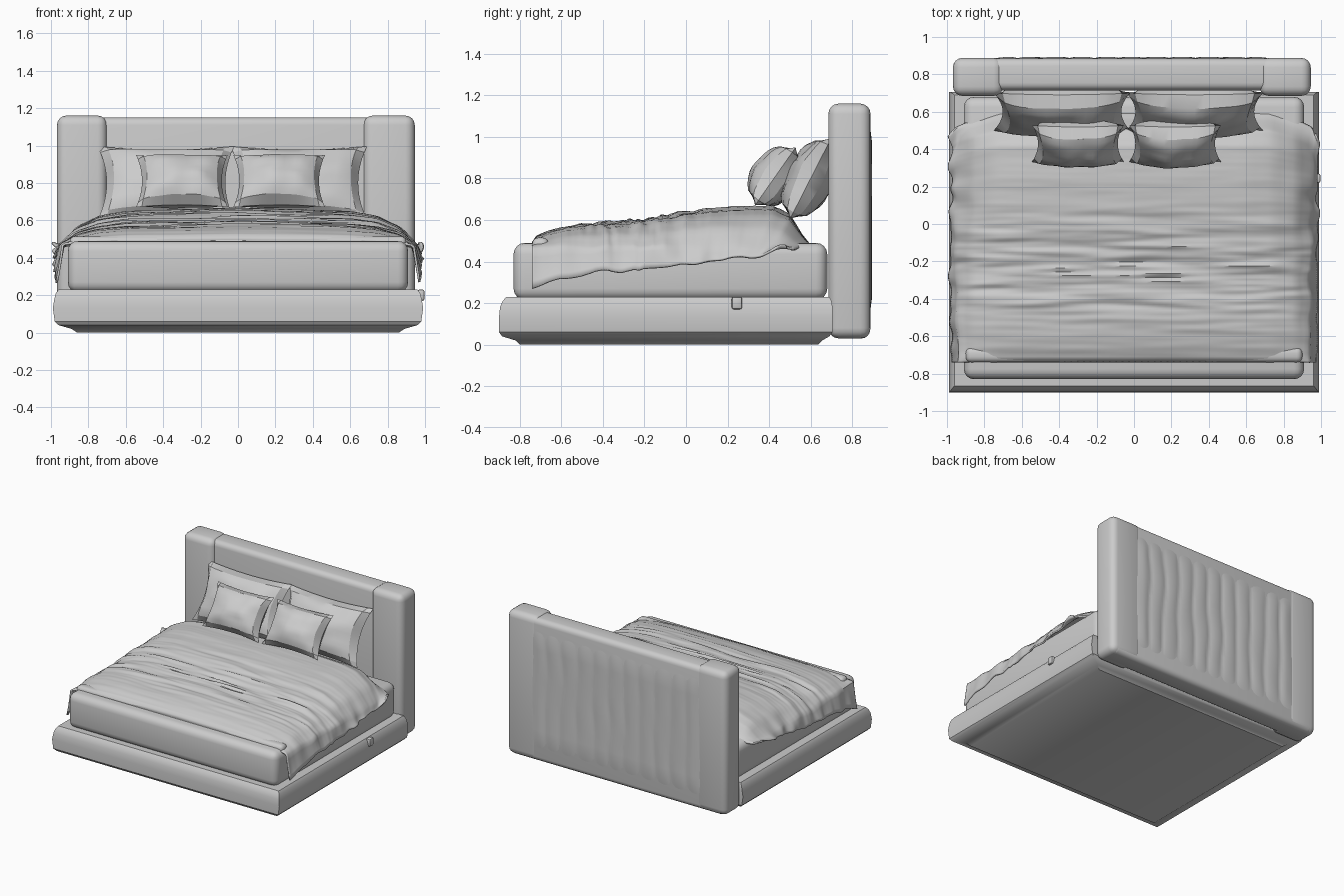
import bpy, bmesh, math
from mathutils import Vector, noise

cube = bpy.data.objects.get("Cube")
if cube:
    bpy.data.objects.remove(cube, do_unlink=True)

grey = bpy.data.materials.new("soft grey")
grey.use_nodes = True
COLOUR = (0.6, 0.6, 0.6, 1)
grey.diffuse_color = COLOUR
grey.node_tree.nodes["Principled BSDF"].inputs["Base Color"].default_value = COLOUR


def finish(name, bm, angle=35):
    bmesh.ops.recalc_face_normals(bm, faces=bm.faces)
    mesh = bpy.data.meshes.new(name)
    bm.to_mesh(mesh)
    bm.free()
    mesh.materials.append(grey)
    ob = bpy.data.objects.new(name, mesh)
    bpy.context.collection.objects.link(ob)
    bpy.ops.object.select_all(action='DESELECT')
    ob.select_set(True)
    bpy.context.view_layer.objects.active = ob
    bpy.ops.object.shade_smooth_by_angle(angle=math.radians(angle))
    return ob


def soft_box(name, lo, hi, radius, segments=4):
    lo, hi = Vector(lo), Vector(hi)
    bm = bmesh.new()
    bmesh.ops.create_cube(bm, size=1)
    for v in bm.verts:
        v.co = (lo + hi) / 2 + v.co * (hi - lo)
    bmesh.ops.bevel(bm, geom=bm.edges[:], offset=radius, segments=segments,
                    profile=0.5, affect='EDGES')
    return finish(name, bm)


def sheet(bm, nu, nv, point):
    """Grid of faces from point(u, v), with u and v running from 0 to 1."""
    rows = [[bm.verts.new(point(i / nu, j / nv)) for i in range(nu + 1)]
            for j in range(nv + 1)]
    for a, b in zip(rows, rows[1:]):
        for i in range(nu):
            bm.faces.new((a[i], a[i + 1], b[i + 1], b[i]))


def lerp(points, t):
    """Piecewise linear value through (t, value) pairs."""
    for (a, p), (b, q) in zip(points, points[1:]):
        if t <= b:
            return p + (q - p) * max(0, (t - a) / (b - a))
    return points[-1][1]


# Padded base: rings of (side inset, front inset, back inset, height)
bm = bmesh.new()
rings = []
for side, front, back, z in ((.13, .10, .07, 0), (.10, .08, .05, .02), (.03, .015, .015, .04),
                             (.01, 0, 0, .06), (0, 0, 0, .13), (.008, .005, 0, .18),
                             (.016, .018, .005, .21), (.03, .035, .015, .23)):
    x, y0, y1 = .99 - side, -.9 + front, .705 - back
    rings.append([bm.verts.new(p) for p in ((-x, y0, z), (x, y0, z), (x, y1, z), (-x, y1, z))])
for a, b in zip(rings, rings[1:]):
    for i in range(4):
        k = (i + 1) % 4
        bm.faces.new((a[i], a[k], b[k], b[i]))
bm.faces.new(rings[0])
bm.faces.new(rings[-1])
finish("bed_base", bm)

# Small tag on the base side
soft_box("base_tag", (.96, .22, .17), (.997, .27, .23), .01, 2)

# Mattress
soft_box("mattress", (-.91, -.83, .215), (.91, .68, .49), .055)

# Headboard: recessed panel between two upright wings
soft_box("headboard_panel", (-.94, .715, .03), (.92, .885, 1.15), .04)
soft_box("headboard_wing_right", (-.968, .685, .03), (-.70, .888, 1.16), .05)
soft_box("headboard_wing_left", (.67, .685, .03), (.945, .888, 1.16), .05)


# Vertical pleats on the headboard back
def pleat(u, v):
    x, z = -.89 + 1.76 * u, .09 + 1.02 * v
    fade = min(1, 8 * u, 8 * (1 - u), 8 * v, 8 * (1 - v))
    wave = abs(math.sin(math.pi * (u * 13 + .25 * noise.noise((x * 3, z * 3, 0)))))
    return x, .878 + fade * (.006 + .010 * wave ** .6), z


bm = bmesh.new()
sheet(bm, 104, 16, pleat)
finish("headboard_back_pleats", bm)

# Blanket draped over the mattress, crumpled across its middle
CREST = [(-.74, .495), (-.72, .525), (-.66, .55), (-.55, .575), (-.4, .59), (-.2, .605), (-.05, .635),
         (.1, .655), (.25, .668), (.42, .668), (.5, .63), (.56, .53), (.6, .48)]
HEM = [(-.74, .28), (-.6, .32), (0, .39), (.45, .44), (.6, .47)]
ACROSS = [(0, 0), (.5, .6), (.62, .74), (.73, .86), (.85, .94), (1, .97)]
FALL = [(0, 0), (.5, .1), (.62, .22), (.73, .52), (.85, 1)]


def blanket(u, v):
    s = 2 * u - 1
    a = abs(s)
    y = -.74 + 1.34 * v
    crest, hem = lerp(CREST, y), lerp(HEM, y)
    edge = max(0, (a - .6) / .4)
    x = lerp(ACROSS, a)
    shoulder = min(crest - .02, .47)
    z = crest - (crest - shoulder) * lerp(FALL, a)
    if a > .85:
        z += (hem - shoulder) * (a - .85) / .15
    # long folds run across the bed
    rumple = max(.12, 1 - abs(y + .25) / .42)
    fold = noise.noise((s * 1.6, y * 17 + s * .8, 2)) + .6 * noise.noise((s * 4, y * 38, 7))
    z += .024 * rumple * fold * (1 - .6 * edge)
    # loose ruffles along the hem
    x += edge * (.012 + .03 * noise.noise((s * 3, y * 9, 5)))
    z += edge * .03 * noise.noise((s * 5, y * 6, 9))
    y -= .13 * edge * max(0, v - .6) / .4
    return math.copysign(min(x, .995), s), y, z


bm = bmesh.new()
sheet(bm, 70, 130, blanket)
cover = finish("blanket", bm, 40)
thick = cover.modifiers.new("thickness", 'SOLIDIFY')
thick.thickness = .012
thick.offset = -1

# Puffed ridge of the blanket front edge
soft_box("blanket_front_fold", (-.90, -.74, .44), (.90, -.66, .515), .03)


# Pillows with pinched corners, leaning back
def pillow(name, centre, width, height, depth, lean, seed):
    bm = bmesh.new()
    for face in (-1, 1):
        def point(u, v):
            a, b = 2 * u - 1, 2 * v - 1
            puff = max(0, (1 - a ** 2) * (1 - b ** 2)) ** .45
            crease = 1 + .18 * noise.noise((a * 2.2, b * 2.2, seed + face))
            return (a * width / 2 * (1 - .13 * (1 - b * b)),
                    face * depth / 2 * puff * crease,
                    b * height / 2 * (1 - .09 * (1 - a * a)))
        sheet(bm, 16, 12, point)
    bmesh.ops.remove_doubles(bm, verts=bm.verts, dist=.0005)
    ob = finish(name, bm, 25)
    ob.location = centre
    ob.rotation_euler.x = -math.radians(lean)


for side, x_back, x_front in (("right", -.385, -.30), ("left", .325, .22)):
    pillow("back_pillow_" + side, (x_back, .60, .80), .73, .44, .23, 27, 3 + x_back)
    pillow("front_pillow_" + side, (x_front, .43, .81), .49, .34, .22, 35, 9 + x_front)
